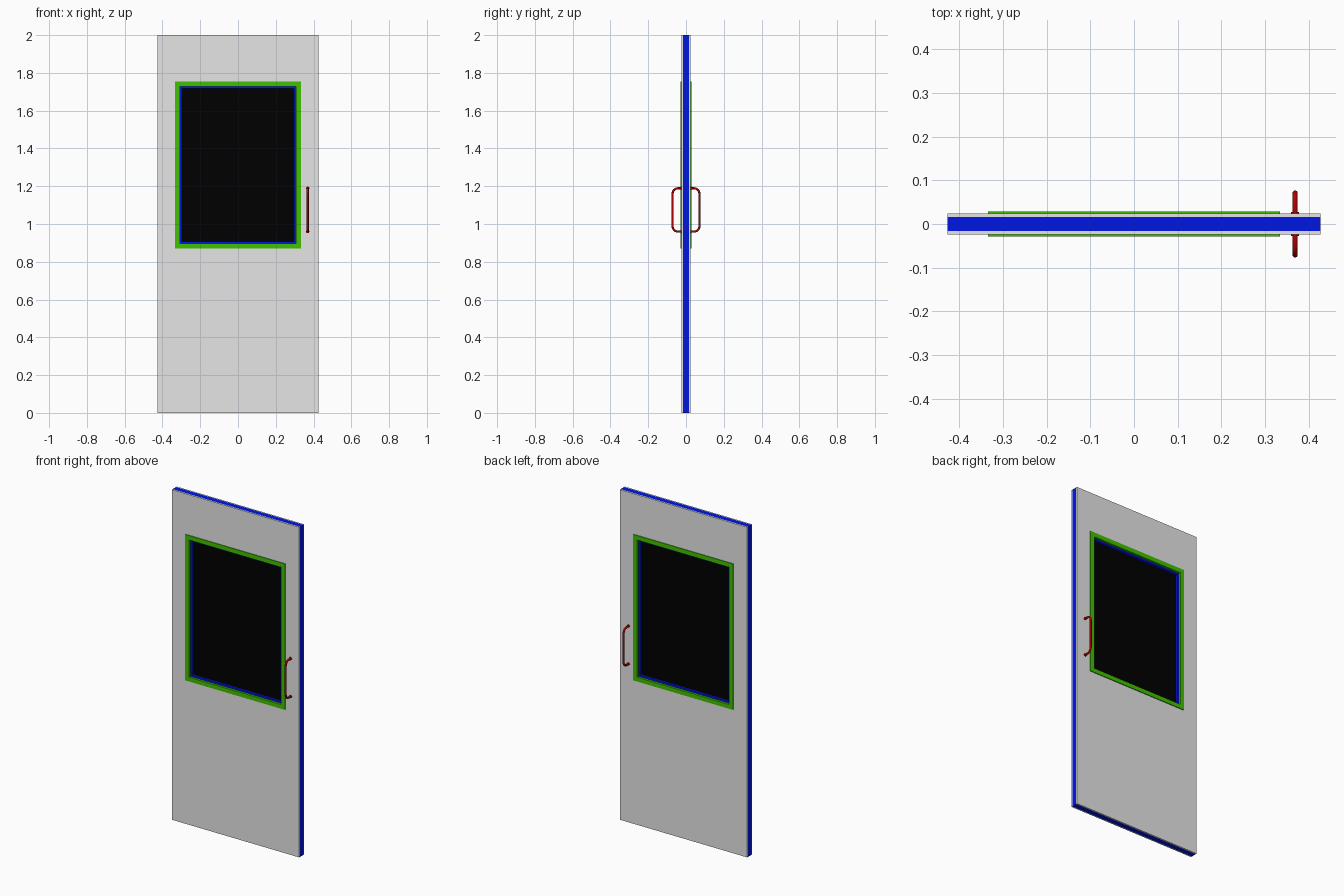
import bpy, bmesh, math
from mathutils import Matrix

cube = bpy.data.objects.get("Cube")
if cube:
    bpy.data.objects.remove(cube, do_unlink=True)


def material(name, rgb):
    m = bpy.data.materials.new(name)
    m.use_nodes = True
    m.diffuse_color = (*rgb, 1)
    m.node_tree.nodes["Principled BSDF"].inputs["Base Color"].default_value = (*rgb, 1)
    return m


grey = material("grey_sheet", (0.79, 0.79, 0.79))
blue = material("blue_core", (0.0, 0.008, 0.8))
green = material("green_trim", (0.05, 0.54, 0.0))
black = material("black_glass", (0.0, 0.0, 0.0))
red = material("dark_red_metal", (0.45, 0.0, 0.0))


def add_object(name, bm, mat):
    bmesh.ops.recalc_face_normals(bm, faces=bm.faces)
    mesh = bpy.data.meshes.new(name)
    bm.to_mesh(mesh)
    bm.free()
    mesh.materials.append(mat)
    obj = bpy.data.objects.new(name, mesh)
    bpy.context.collection.objects.link(obj)


def ring(name, outer, inner, y0, y1, mat):
    """Rectangular slab with a rectangular opening; rects are (half width, z low, z high)."""
    bm = bmesh.new()

    def loop(rect, y):
        w, lo, hi = rect
        return [bm.verts.new((x, y, z)) for x, z in ((-w, lo), (w, lo), (w, hi), (-w, hi))]

    loops = [loop(outer, y0), loop(outer, y1), loop(inner, y1), loop(inner, y0)]
    for a, b in zip(loops, loops[1:] + loops[:1]):
        for i in range(4):
            j = (i + 1) % 4
            bm.faces.new((a[i], a[j], b[j], b[i]))
    add_object(name, bm, mat)


door = (0.427, 0.0, 2.0)
trim_outer = (0.334, 0.871, 1.755)
sheet_hole = (0.32, 0.885, 1.741)
trim_inner = (0.307, 0.897, 1.728)
core_hole = (0.297, 0.907, 1.718)
CORE, SKIN, TRIM = 0.016, 0.024, 0.029

# Core with window opening, and the thin glass pane set in its middle
ring("door_core", door, core_hole, -CORE, CORE, blue)
bm = bmesh.new()
w, lo, hi = core_hole
bmesh.ops.create_cube(bm, size=1, matrix=Matrix.Translation((0, 0, (lo + hi) / 2))
                      @ Matrix.Diagonal((2 * w, 0.004, hi - lo, 1)))
add_object("window_glass", bm, black)

HANDLE_X, Z_LOW, Z_HIGH = 0.369, 0.96, 1.189
REACH, BEND, ROD = 0.071, 0.028, 0.006


def handle(name, side):
    """Bent rod with rounded corners, standing on two small round feet."""
    pts = [(SKIN - 0.002, Z_LOW)]
    for cz, start in ((Z_LOW + BEND, -90), (Z_HIGH - BEND, 0)):
        for i in range(9):
            a = math.radians(start + i * 90 / 8)
            pts.append((REACH - BEND + BEND * math.cos(a), cz + BEND * math.sin(a)))
    pts.append((SKIN - 0.002, Z_HIGH))
    curve = bpy.data.curves.new(name, "CURVE")
    curve.dimensions = "3D"
    curve.bevel_depth = ROD
    curve.bevel_resolution = 3
    curve.use_fill_caps = True
    spline = curve.splines.new("POLY")
    spline.points.add(len(pts) - 1)
    for p, (y, z) in zip(spline.points, pts):
        p.co = (HANDLE_X, side * y, z, 1)
    spline.use_smooth = True
    curve.materials.append(red)
    obj = bpy.data.objects.new(name, curve)
    bpy.context.collection.objects.link(obj)

    feet = bmesh.new()
    for z in (Z_LOW, Z_HIGH):
        bmesh.ops.create_cone(feet, cap_ends=True, segments=16, radius1=0.009, radius2=0.009,
                              depth=0.006, matrix=Matrix.Translation((HANDLE_X, side * SKIN, z))
                              @ Matrix.Rotation(math.pi / 2, 4, "X"))
    add_object(name + "_feet", feet, red)


# Sheet, window trim and pull handle on both faces
for label, s in (("front", -1), ("back", 1)):
    ring(label + "_sheet", door, sheet_hole, s * CORE, s * SKIN, grey)
    ring(label + "_window_trim", trim_outer, trim_inner, s * CORE, s * TRIM, green)
    handle(label + "_handle", s)
